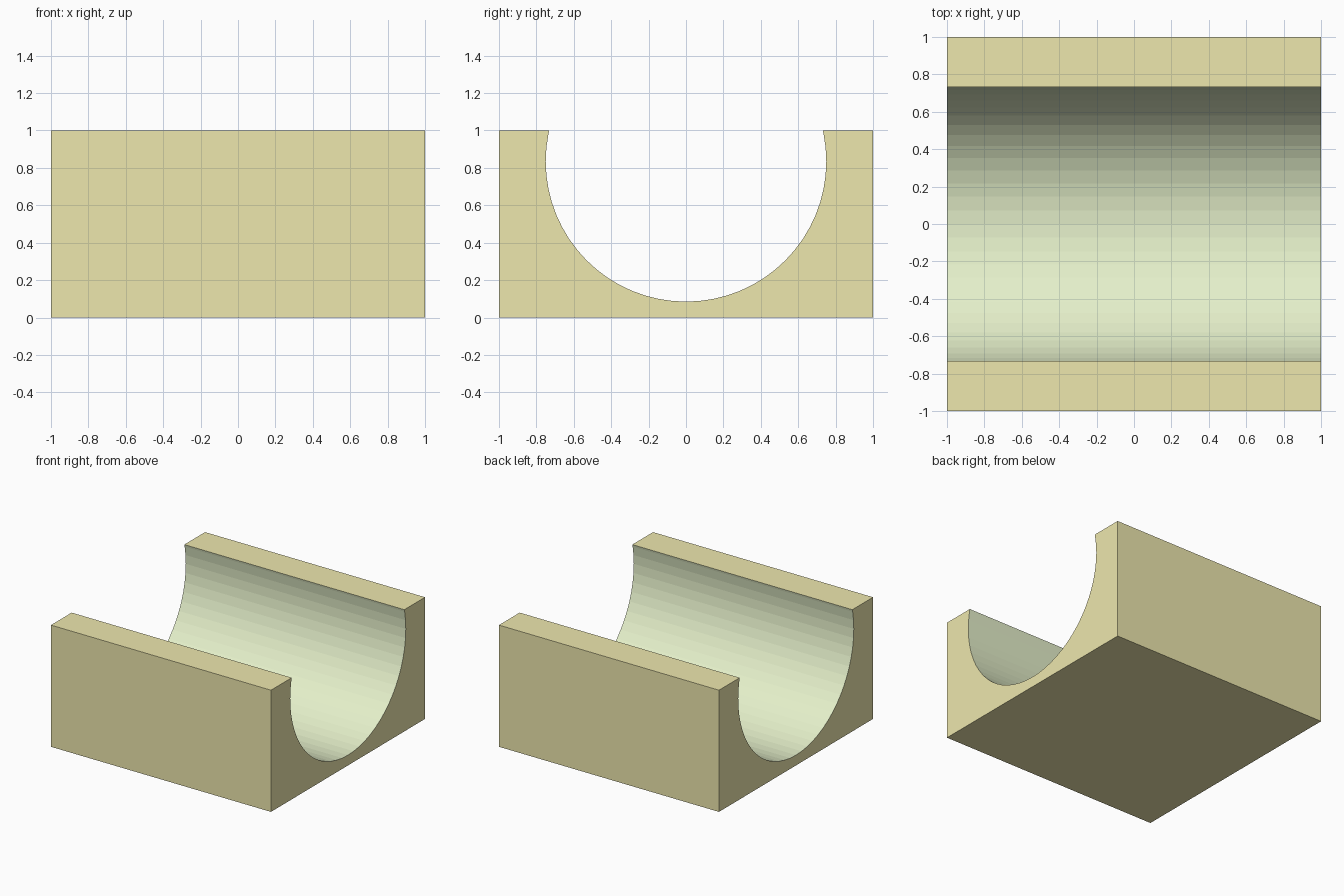
import bpy, bmesh
from math import sin, cos, radians, sqrt

if "Cube" in bpy.data.objects:
    bpy.data.objects.remove(bpy.data.objects["Cube"])

R, CZ, TOP, HALF = 0.75, 0.835, 1.0, 1.0
STEP = 360 / 64


def material(name, rgb):
    m = bpy.data.materials.new(name)
    m.diffuse_color = (*rgb, 1)
    m.use_nodes = True
    m.node_tree.nodes["Principled BSDF"].inputs["Base Color"].default_value = m.diffuse_color
    return m


# end profile (y, z): square block outline with a round channel open at the top
lip = sqrt(R * R - (TOP - CZ) ** 2)
groove = [(lip, TOP)]
groove += [(R * sin(radians(k * STEP)), CZ - R * cos(radians(k * STEP)))
           for k in range(18, -19, -1)]
groove.append((-lip, TOP))
profile = [(-HALF, TOP), (-HALF, 0), (HALF, 0), (HALF, TOP)] + groove

# extrude the profile along x
bm = bmesh.new()
end = bm.faces.new([bm.verts.new((-HALF, y, z)) for y, z in profile])
ext = bmesh.ops.extrude_face_region(bm, geom=[end], use_keep_orig=True)
moved = [g for g in ext["geom"] if isinstance(g, bmesh.types.BMVert)]
bmesh.ops.translate(bm, verts=moved, vec=(2 * HALF, 0, 0))
bmesh.ops.recalc_face_normals(bm, faces=bm.faces)

# channel walls get the second colour
for f in bm.faces:
    c = f.calc_center_median()
    on_channel = abs(f.normal.x) < 0.5 and abs(c.y) < 0.76 and 0.05 < c.z < 0.999
    f.material_index = 1 if on_channel else 0

mesh = bpy.data.meshes.new("channel_block")
bm.to_mesh(mesh)
bm.free()
mesh.materials.append(material("block_yellow", (0.85, 0.80, 0.42)))
mesh.materials.append(material("channel_green", (0.78, 0.87, 0.59)))
block = bpy.data.objects.new("channel_block", mesh)
bpy.context.collection.objects.link(block)
